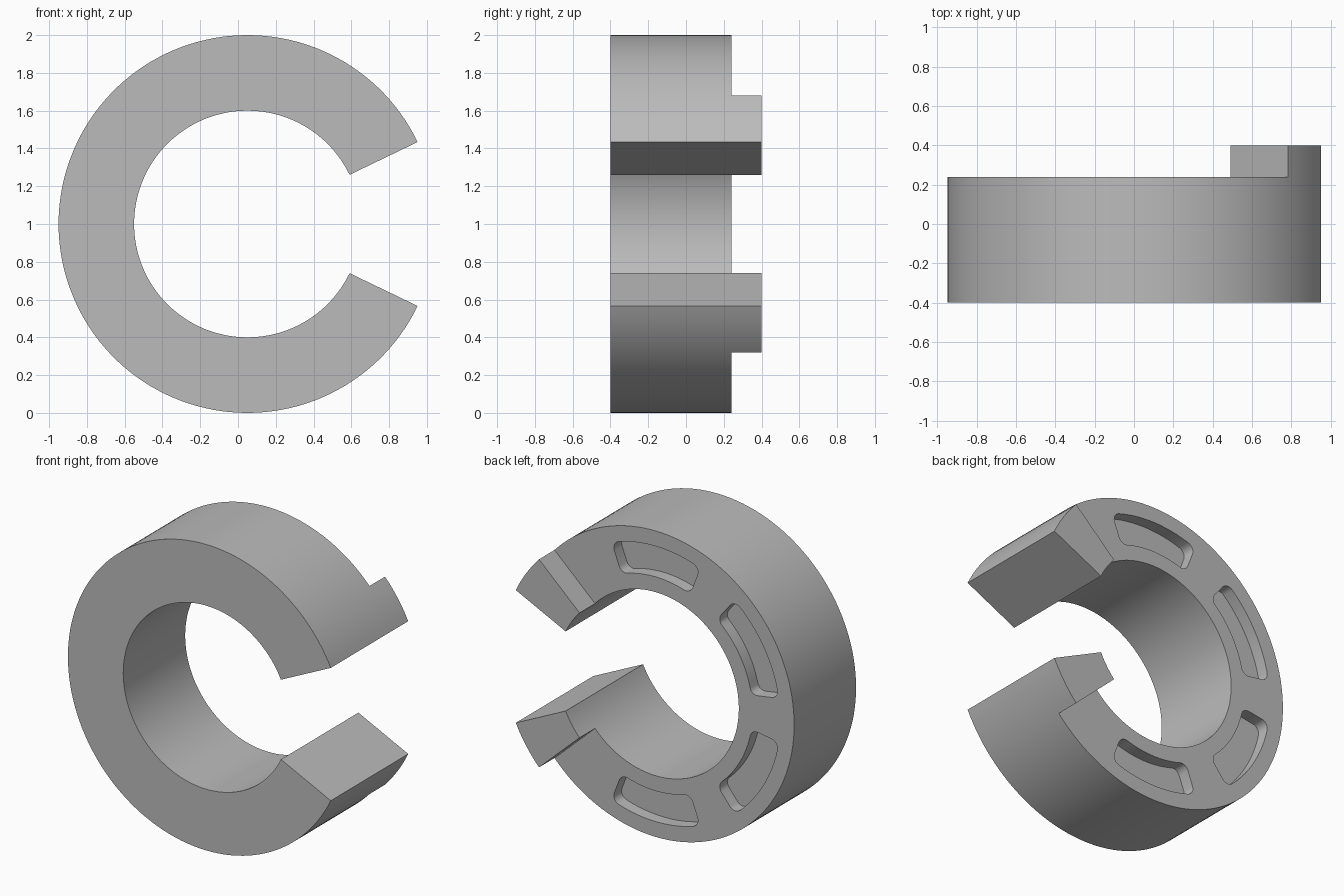
import bpy
import bmesh
from math import cos, sin, pi, radians

# Remove the default cube only
cube = bpy.data.objects.get("Cube")
if cube:
    bpy.data.objects.remove(cube, do_unlink=True)

CX, CZ = 0.05, 1.0               # ring axis
INNER, OUTER = 0.6, 1.0
FRONT, STEP, BACK = -0.4, 0.24, 0.4
GAP = pi / 7                     # half of the ring opening
TAB_END = GAP + 2 * pi / 21      # where the raised end tabs stop
POCKET_DEPTH = 0.08

grey = bpy.data.materials.new("plain grey")
grey.use_nodes = True
grey.diffuse_color = (0.5, 0.5, 0.5, 1)
grey.node_tree.nodes["Principled BSDF"].inputs["Base Color"].default_value = (0.5, 0.5, 0.5, 1)


def prism(name, outline, y0, y1):
    """Extrude an outline of (radius, angle) pairs along y."""
    bm = bmesh.new()
    verts = [bm.verts.new((CX + r * cos(a), y0, CZ + r * sin(a))) for r, a in outline]
    face = bm.faces.new(verts)
    new = bmesh.ops.extrude_face_region(bm, geom=[face])["geom"]
    top = [v for v in new if isinstance(v, bmesh.types.BMVert)]
    bmesh.ops.translate(bm, verts=top, vec=(0, y1 - y0, 0))
    bmesh.ops.recalc_face_normals(bm, faces=bm.faces)
    mesh = bpy.data.meshes.new(name)
    bm.to_mesh(mesh)
    bm.free()
    mesh.materials.append(grey)
    obj = bpy.data.objects.new(name, mesh)
    bpy.context.collection.objects.link(obj)
    return obj


def sector(r0, r1, a0, a1, n):
    """Outline of a ring sector."""
    angles = [a0 + (a1 - a0) * i / n for i in range(n + 1)]
    return [(r1, a) for a in angles] + [(r0, a) for a in reversed(angles)]


def slot(centre, mid=0.8, half_len=0.29, half_wide=0.1, corner=0.05):
    """Outline of a curved slot with rounded corners."""
    points = []
    straight = half_len - corner
    for sx, sy, start in ((1, 1, 0), (-1, 1, 90), (-1, -1, 180), (1, -1, 270)):
        for i in range(7):
            t = radians(start + 15 * i)
            points.append((sx * straight + corner * cos(t),
                           sy * (half_wide - corner) + corner * sin(t)))
        # Bend the long sides along the ring
        if start in (0, 180):
            y = sy * half_wide
            points += [(sx * straight * (1 - i / 6), y) for i in range(1, 12)]
    return [(mid + y, centre + x / mid) for x, y in points]


def cut(target, cutter):
    mod = target.modifiers.new("cut", 'BOOLEAN')
    mod.operation = 'DIFFERENCE'
    mod.solver = 'EXACT'
    mod.object = cutter
    bpy.ops.object.modifier_apply(modifier=mod.name)
    bpy.data.objects.remove(cutter, do_unlink=True)


# Open ring at full depth
ring = prism("open_ring", sector(INNER, OUTER, GAP, 2 * pi - GAP, 120), FRONT, BACK)
bpy.context.view_layer.objects.active = ring
ring.select_set(True)

# Lower the back face, leaving a raised tab at each end
cut(ring, prism("back_cutter", sector(0.4, 1.2, TAB_END, 2 * pi - TAB_END, 90), STEP, BACK + 0.2))

# Four curved pockets in the back face
for angle in (90, 150, 210, 270):
    cut(ring, prism("pocket_cutter", slot(radians(angle)), STEP - POCKET_DEPTH, STEP + 0.1))

bpy.ops.object.shade_smooth_by_angle(angle=radians(30))
